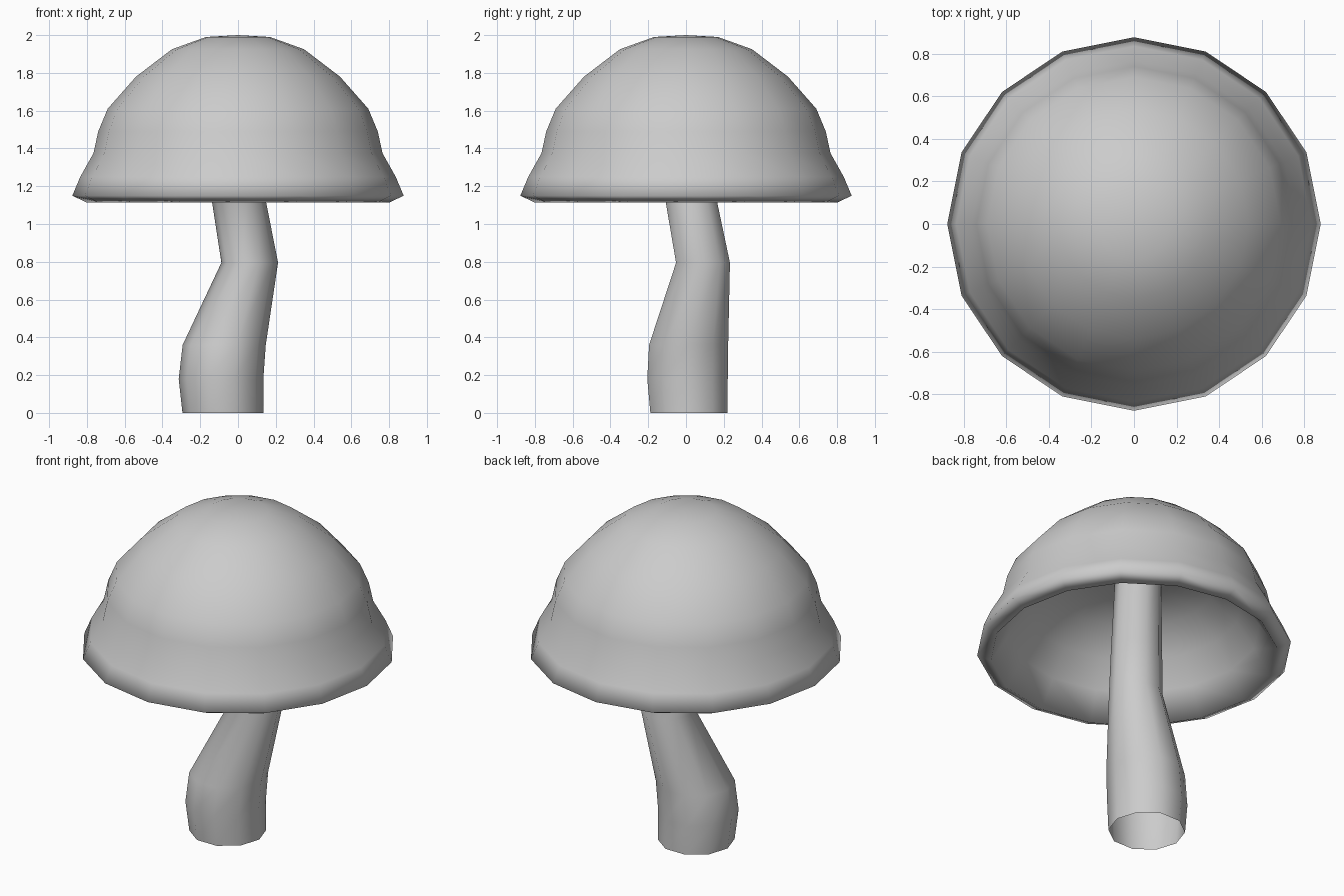
import bpy, bmesh
from math import cos, sin, tau

if "Cube" in bpy.data.objects:
    bpy.data.objects.remove(bpy.data.objects["Cube"])


def skin(name, rings, sides):
    """Bridge circular rings (cx, cy, z, r); r = 0 makes a pole."""
    bm = bmesh.new()
    loops = []
    for cx, cy, z, r in rings:
        n = sides if r > 0 else 1
        loops.append([bm.verts.new((cx + r * cos(tau * i / sides),
                                    cy + r * sin(tau * i / sides), z)) for i in range(n)])
    for a, b in zip(loops, loops[1:]):
        for i in range(sides):
            j = (i + 1) % sides
            if len(a) == 1:
                bm.faces.new((a[0], b[j], b[i]))
            elif len(b) == 1:
                bm.faces.new((a[i], a[j], b[0]))
            else:
                bm.faces.new((a[i], a[j], b[j], b[i]))
    bmesh.ops.recalc_face_normals(bm, faces=bm.faces)
    for f in bm.faces:
        f.smooth = True
    mesh = bpy.data.meshes.new(name)
    bm.to_mesh(mesh)
    bm.free()
    ob = bpy.data.objects.new(name, mesh)
    bpy.context.collection.objects.link(ob)
    return ob


# Cap: dome with a rolled lip and a shallower hollow underneath
cap_profile = [
    (0, 2.0), (0.17, 1.99), (0.35, 1.925), (0.54, 1.78), (0.69, 1.61),
    (0.74, 1.49), (0.765, 1.375), (0.835, 1.25), (0.877, 1.15), (0.80, 1.113),
    (0.70, 1.27), (0.60, 1.42), (0.45, 1.55), (0.25, 1.61), (0, 1.62),
]
skin("cap", [(0, 0, z, r) for r, z in cap_profile], 16)

# Stem: bent tube, open at the bottom, running up into the cap
stem_rings = [
    (-0.08, 0.015, 0.0, 0.214),
    (-0.09, 0.008, 0.18, 0.224),
    (-0.073, 0.014, 0.36, 0.220),
    (0.062, 0.09, 0.795, 0.150),
    (0.005, 0.028, 1.12, 0.143),
    (-0.09, -0.07, 1.66, 0.130),
]
skin("stem", stem_rings, 10)
